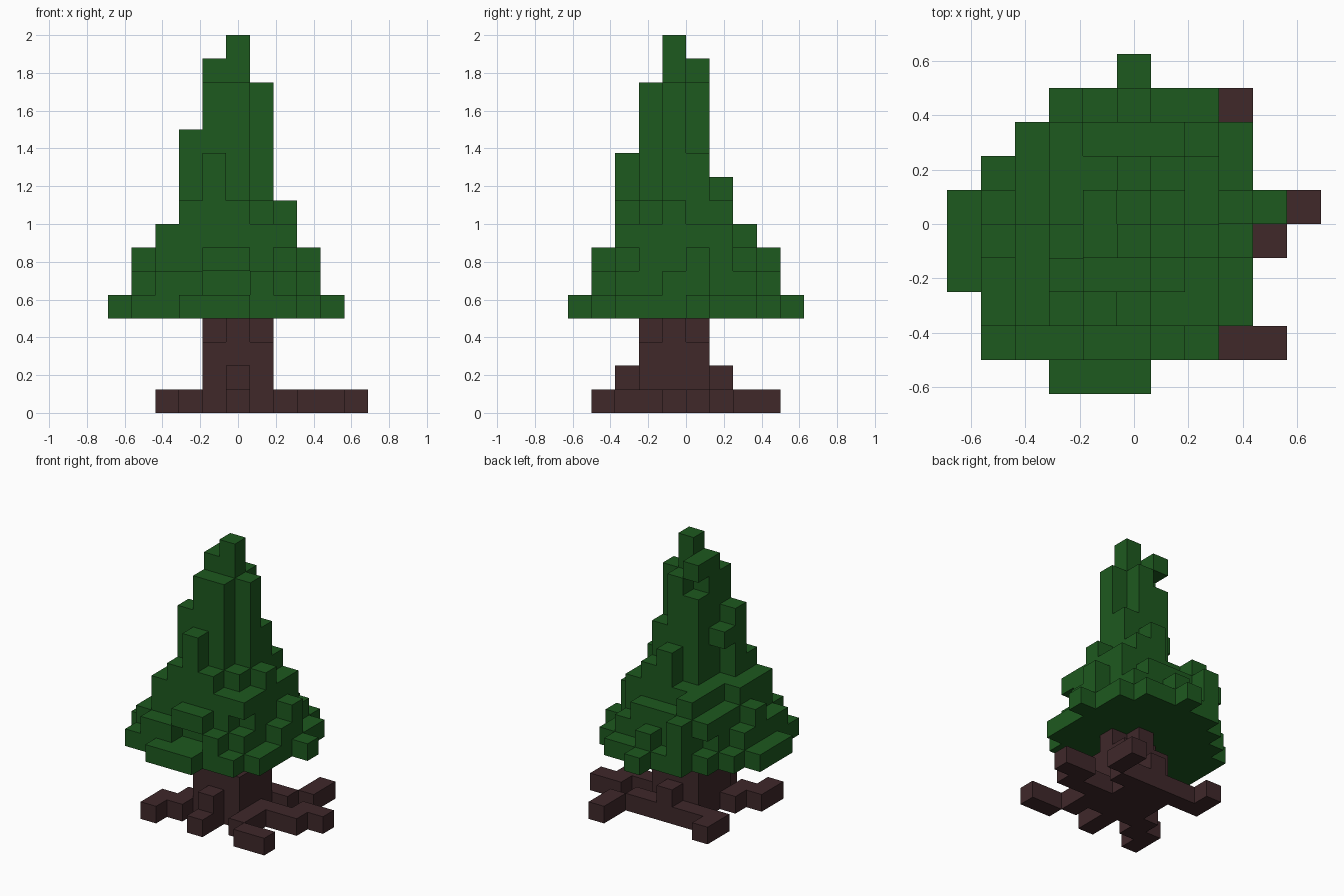
import bpy, bmesh
from mathutils import Vector

if "Cube" in bpy.data.objects:
    bpy.data.objects.remove(bpy.data.objects["Cube"])

U = 0.125                               # block size
ORIGIN = Vector((-0.6875, -0.625, 0))   # corner of block (0, 0, 0)


def material(name, rgb):
    m = bpy.data.materials.new(name)
    m.use_nodes = True
    m.diffuse_color = (*rgb, 1)
    bsdf = m.node_tree.nodes["Principled BSDF"]
    bsdf.inputs["Base Color"].default_value = (*rgb, 1)
    bsdf.inputs["Roughness"].default_value = 0.9
    return m


def block_mesh(name, cells, mat):
    """One flat-shaded shell around a set of blocks, inner faces left out."""
    bm = bmesh.new()
    verts = {}

    def vert(p):
        if p not in verts:
            verts[p] = bm.verts.new(ORIGIN + Vector(p) * U)
        return verts[p]

    for cell in sorted(cells):
        for axis in range(3):
            a, b = (axis + 1) % 3, (axis + 2) % 3
            for side in (0, 1):
                near = list(cell)
                near[axis] += 2 * side - 1
                if tuple(near) in cells:
                    continue
                ring = []
                for da, db in ((0, 0), (1, 0), (1, 1), (0, 1)):
                    p = list(cell)
                    p[axis] += side
                    p[a] += da
                    p[b] += db
                    ring.append(vert(tuple(p)))
                bm.faces.new(ring if side else ring[::-1])
    mesh = bpy.data.meshes.new(name)
    bm.to_mesh(mesh)
    bm.free()
    mesh.materials.append(mat)
    ob = bpy.data.objects.new(name, mesh)
    bpy.context.collection.objects.link(ob)


def box(xs, ys, zs):
    """Blocks between inclusive limits on each axis."""
    return {(x, y, z) for x in range(xs[0], xs[1] + 1)
            for y in range(ys[0], ys[1] + 1) for z in range(zs[0], zs[1] + 1)}


green = material("leaf green", (0.0125, 0.1, 0.0135))
brown = material("bark brown", (0.05, 0.0212, 0.0232))

# Foliage: column tops from front row to back row, in base 36
TOPS = ["00055500000",
        "05665565000",
        "0689b986500",
        "568cee98500",
        "5788fge9600",
        "5678deb8750",
        "05788a98500",
        "00587776500",
        "00075655000",
        "00000500000"]
foliage = set()
for y, row in enumerate(TOPS):
    for x, top in enumerate(row):
        if top != "0":
            foliage |= box((x, x), (y, y), (4, int(top, 36) - 1))
# Loose tufts that overhang a gap
foliage |= {(4, 5, 14), (3, 4, 10), (2, 7, 6), (4, 1, 6), (5, 1, 6), (7, 2, 7)}
block_mesh("foliage", foliage, green)

# Trunk: square below, cross-shaped where it meets the foliage
trunk = box((4, 6), (3, 5), (0, 2)) | box((5, 5), (3, 5), (3, 3)) | box((4, 6), (4, 4), (3, 3))
# Buttresses in front and behind
trunk |= box((5, 5), (2, 2), (0, 1)) | box((5, 5), (6, 6), (0, 1))
# Roots winding out over the ground
ROOTS = [[(2, 1), (2, 2), (3, 2), (3, 3)],                    # front, -x side
         [(5, 1)],                                            # front
         [(7, 4), (7, 3), (7, 2), (8, 1), (9, 1)],            # front, +x side
         [(8, 4), (9, 4), (9, 5), (10, 5)],                   # +x side
         [(6, 6), (7, 6), (8, 7), (8, 8)],                    # back, +x side
         [(4, 6), (3, 6), (2, 6), (2, 7)]]                    # back, -x side
trunk |= {(x, y, 0) for root in ROOTS for x, y in root}
block_mesh("trunk_and_roots", trunk, brown)
